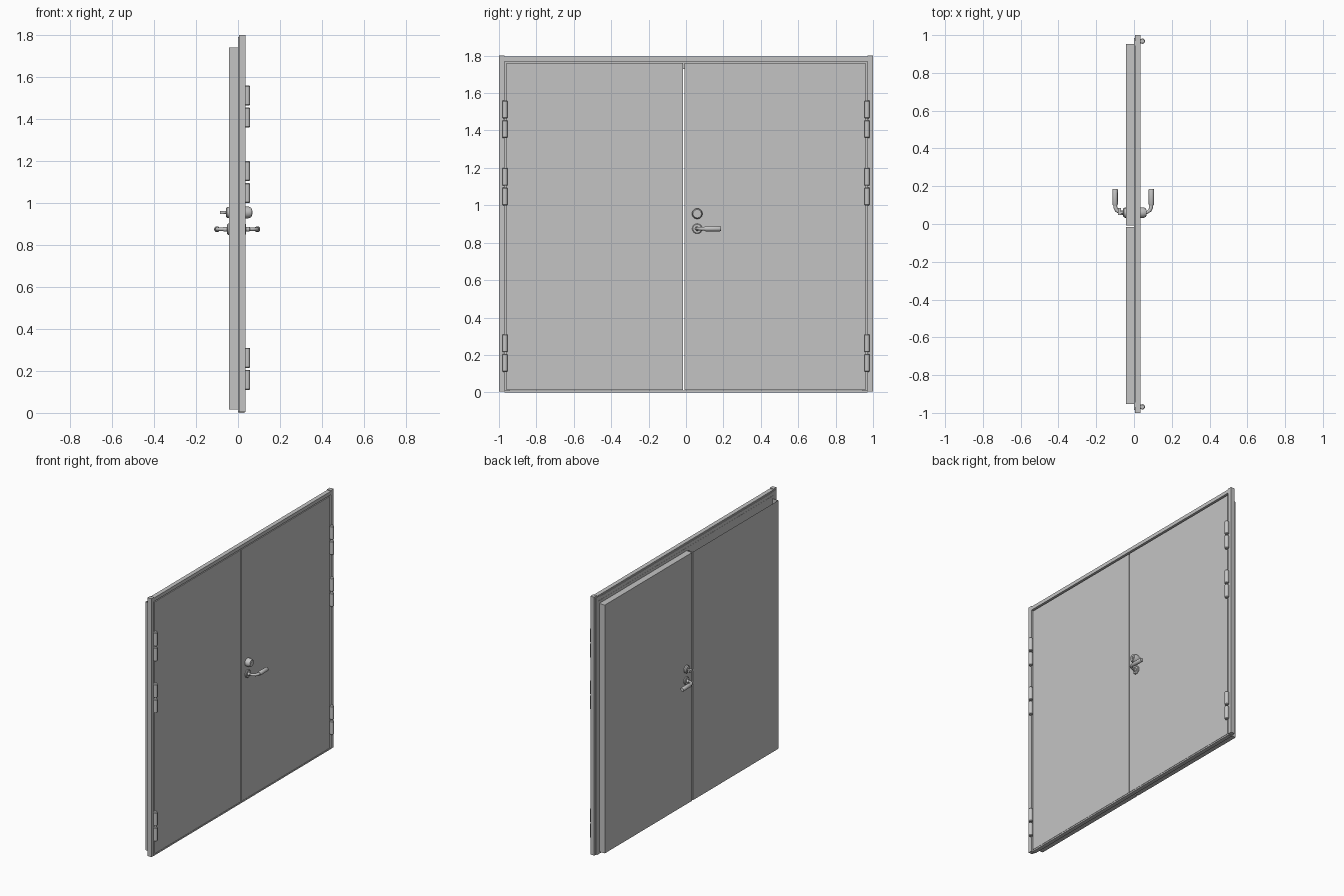
import bpy, bmesh
from mathutils import Vector

if "Cube" in bpy.data.objects:
    bpy.data.objects.remove(bpy.data.objects["Cube"])

# Single painted metal colour
metal = bpy.data.materials.new("light_grey_metal")
metal.use_nodes = True
colour = (0.55, 0.55, 0.55, 1)
metal.diffuse_color = colour
metal.node_tree.nodes["Principled BSDF"].inputs["Base Color"].default_value = colour


def finish(name, bm, smooth=False):
    mesh = bpy.data.meshes.new(name)
    bmesh.ops.recalc_face_normals(bm, faces=bm.faces)
    bm.to_mesh(mesh)
    bm.free()
    mesh.materials.append(metal)
    ob = bpy.data.objects.new(name, mesh)
    bpy.context.collection.objects.link(ob)
    if smooth:
        bpy.ops.object.select_all(action='DESELECT')
        ob.select_set(True)
        bpy.context.view_layer.objects.active = ob
        bpy.ops.object.shade_smooth_by_angle(angle=0.6)
    return ob


def box(name, xs, ys, zs, open_top=False):
    bm = bmesh.new()
    bmesh.ops.create_cube(bm, size=1)
    for v in bm.verts:
        v.co = [(a + b) / 2 + c * (b - a) for (a, b), c in zip((xs, ys, zs), v.co)]
    if open_top:
        top = [f for f in bm.faces if f.calc_center_median().z > max(zs) - 0.001]
        bmesh.ops.delete(bm, geom=top, context='FACES_ONLY')
    return finish(name, bm)


def tube(name, stations, sides=20):
    """Skin circles of given radius along a path of (point, radius)."""
    pts = [Vector(p) for p, r in stations]
    bm = bmesh.new()
    rings = []
    for i, (p, r) in enumerate(stations):
        d = pts[min(i + 1, len(pts) - 1)] - pts[max(i - 1, 0)]
        rot = d.to_track_quat('Z', 'Y')
        ring = bmesh.ops.create_circle(bm, segments=sides, radius=r)["verts"]
        for v in ring:
            v.co = pts[i] + rot @ v.co
        rings.append(ring)
    for a, b in zip(rings, rings[1:]):
        for j in range(sides):
            k = (j + 1) % sides
            bm.faces.new((a[j], a[k], b[k], b[j]))
    bm.faces.new(rings[0])
    bm.faces.new(rings[-1])
    return finish(name, bm, True)


# Frame: posts with a rear stop, head and threshold
for side, tag in ((-1, "front"), (1, "back")):
    box(tag + "_frame_post", (0.005, 0.035), sorted((side * 0.97, side)), (0.005, 1.8))
    box(tag + "_frame_stop", (0.001, 0.012), sorted((side * 0.945, side * 0.985)), (0.005, 1.79))
box("frame_head", (0.005, 0.035), (-0.97, 0.97), (1.77, 1.795))
box("head_stop", (0.001, 0.012), (-0.97, 0.97), (1.73, 1.785))
box("threshold", (0.002, 0.03), (-0.97, 0.97), (0, 0.01))

# Door leaves: front plate overlapping the stop, thicker body behind
for tag, inner, side in (("front", -0.016, -1), ("back", -0.007, 1)):
    box(tag + "_leaf_plate", (0, 0.03), sorted((inner, side * 0.96)), (0.012, 1.76))
    box(tag + "_leaf_body", (-0.043, 0.002), sorted((inner, side * 0.952)),
        (0.015, 1.74), open_top=side < 0)

# Hinges: two chamfered knuckles each
for side in (-1, 1):
    for z in (0.11, 1.0, 1.36):
        for start in (z, z + 0.105):
            tube("hinge_knuckle", [((0.044, side * 0.968, start + h), r) for h, r in
                 ((0, 0.011), (0.004, 0.014), (0.091, 0.014), (0.095, 0.011))])

# Lever handles on both faces
HY, HZ = 0.06, 0.875
for s, face, tag in ((1, 0.03, "outer"), (-1, 0.043, "inner")):
    tube(tag + "_handle_rose", [((s * (face + h), HY, HZ), r) for h, r in
         ((-0.003, 0.027), (0.005, 0.027), (0.009, 0.023))], 24)
    tip = face + 0.062 if s > 0 else 0.1
    tube(tag + "_handle_neck", [((s * x, HY + dy, HZ), r) for x, dy, r in (
         (face, 0, 0.012), (face + 0.025, 0, 0.011), (face + 0.027, 0, 0.008),
         (tip - 0.022, 0.002, 0.008), (tip - 0.008, 0.012, 0.009),
         (tip - 0.002, 0.026, 0.010), (tip, 0.045, 0.010))])
    tube(tag + "_handle_grip", [((s * tip, HY + dy, HZ), r) for dy, r in
         ((0.038, 0.011), (0.044, 0.014), (0.122, 0.014), (0.126, 0.012))])

# Lock: outer key cylinder, inner thumb turn
LZ = 0.955
tube("lock_cylinder", [((x, HY, LZ), r) for x, r in
     ((0.027, 0.028), (0.05, 0.028), (0.064, 0.022))], 24)
tube("lock_core", [((x, HY, LZ), 0.017) for x in (0.06, 0.066)], 24)
box("key_slot", (0.064, 0.068), (HY - 0.002, HY + 0.002), (LZ - 0.01, LZ + 0.01))
tube("inner_lock_rose", [((x, HY, LZ), r) for x, r in
     ((-0.04, 0.026), (-0.052, 0.026), (-0.058, 0.02))], 24)
tube("thumb_turn_spindle", [((x, HY, LZ), 0.007) for x in (-0.055, -0.075)])
box("thumb_turn", (-0.086, -0.07), (HY - 0.012, HY + 0.026), (LZ - 0.008, LZ + 0.008))
